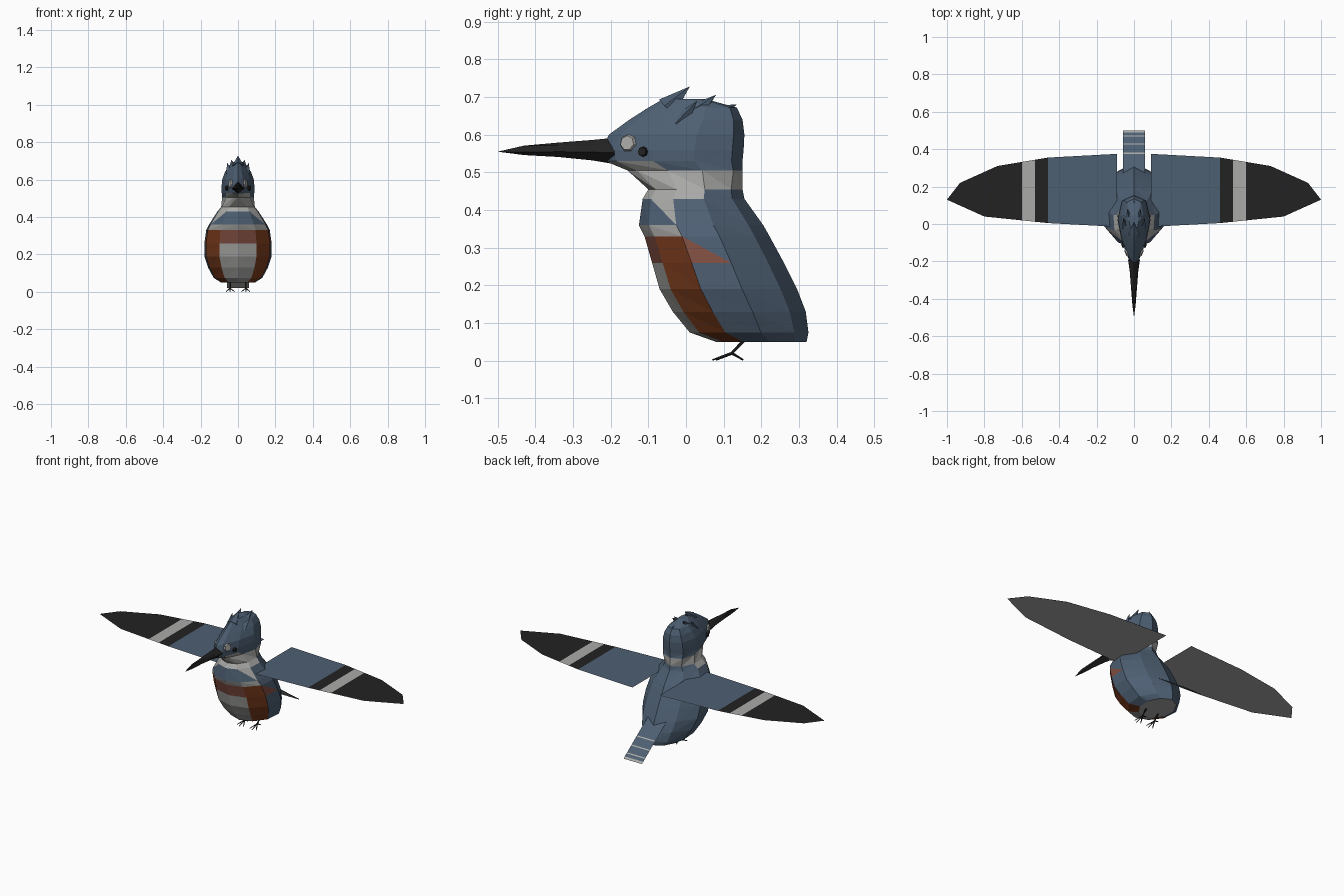
import bpy, bmesh, math
from mathutils import Vector

if "Cube" in bpy.data.objects:
    bpy.data.objects.remove(bpy.data.objects["Cube"])

def mat(name, r, g, b):
    m = bpy.data.materials.new(name)
    m.diffuse_color = (r, g, b, 1)
    m.use_nodes = True
    m.node_tree.nodes["Principled BSDF"].inputs["Base Color"].default_value = m.diffuse_color
    return m

BLUE = mat("slate blue", 0.075, 0.115, 0.17)
WHITE = mat("soft white", 0.40, 0.40, 0.39)
RUST = mat("rust", 0.20, 0.045, 0.012)
PINK = mat("pale rust", 0.22, 0.076, 0.053)
BLACK = mat("black", 0.016, 0.016, 0.016)
MATS = [BLUE, WHITE, RUST, PINK, BLACK]
B, W, R, P, K = range(5)

def finish(name, bm, normals=True):
    if normals:
        bmesh.ops.recalc_face_normals(bm, faces=bm.faces[:])
    me = bpy.data.meshes.new(name)
    bm.to_mesh(me)
    bm.free()
    for m in MATS:
        me.materials.append(m)
    ob = bpy.data.objects.new(name, me)
    bpy.context.collection.objects.link(ob)
    return ob

def face(bm, vs, m):
    f = bm.faces.new(vs)
    f.material_index = m
    return f

# Body and head: horizontal rings (z, front y, back y, half width)
RINGS = [(.05, .08, .32, .09), (.075, .01, .325, .13), (.13, -.035, .318, .16),
         (.19, -.07, .295, .18), (.26, -.09, .26, .18), (.33, -.11, .222, .17),
         (.36, -.125, .205, .155), (.43, -.115, .155, .11), (.455, -.10, .15, .09),
         (.505, -.155, .15, .085), (.53, -.215, .15, .087), (.56, -.222, .153, .088),
         (.60, -.205, .155, .085), (.64, -.15, .15, .07), (.672, -.10, .135, .05),
         (.695, -.06, .05, .025)]
BODY_SHAPE = [(0, 0), (.08, .55), (.30, .95), (.60, 1), (.88, .6), (1, 0)]
HEAD_SHAPE = [(0, 0), (.08, .3), (.35, .75), (.65, 1), (.92, .75), (1, 0)]

def plumage(k, s, first):
    """Colour for ring gap k, side strip s (0 is the front), first or second triangle."""
    if k < 5:                                   # belly, flanks, folded wings
        if s == 0:
            return P if k == 4 else W
        if s == 1:
            return R
        return P if (s == 2 and k == 4 and first) else B
    if k == 5:                                  # upper breast
        return W if s < 2 else B
    if k == 6:                                  # breast band
        return W if (s == 1 and not first) else B
    if k == 7:                                  # collar
        return W if s < 3 else B
    if k == 8:
        return W
    if k == 9:                                  # chin
        return W if s < 2 else B
    return B

bm = bmesh.new()
loops = []
for z, yf, yb, hw in RINGS:
    shape = BODY_SHAPE if z < .48 else HEAD_SHAPE
    half = [(hw * w, yf + (yb - yf) * t) for t, w in shape]
    pts = half + [(-x, y) for x, y in half[-2:0:-1]]
    loops.append([bm.verts.new((x, y, z)) for x, y in pts])
for k in range(len(loops) - 1):
    lo, hi = loops[k], loops[k + 1]
    for s in range(5):
        for a, b in ((s, s + 1), ((10 - s) % 10, 9 - s)):
            face(bm, (lo[a], lo[b], hi[a]), plumage(k, s, True))
            face(bm, (lo[b], hi[b], hi[a]), plumage(k, s, False))
face(bm, loops[0], W)
face(bm, loops[-1], B)
finish("body", bm)

# Beak: tapered diamond sections (y, bottom z, top z, half width)
bm = bmesh.new()
prev = None
for y, z0, z1, w in [(-.19, .522, .592, .032), (-.25, .532, .586, .023),
                     (-.34, .541, .579, .016), (-.43, .546, .571, .009)]:
    zm = (z0 + z1) / 2
    ring = [bm.verts.new(p) for p in ((0, y, z0), (w, y, zm - .005), (w * .6, y, zm + .012),
                                      (0, y, z1), (-w * .6, y, zm + .012), (-w, y, zm - .005))]
    if prev:
        for i in range(6):
            face(bm, (prev[i], prev[(i + 1) % 6], ring[(i + 1) % 6], ring[i]), K)
    else:
        face(bm, ring, K)
    prev = ring
tip = bm.verts.new((0, -.5, .555))
for i in range(6):
    face(bm, (prev[i], prev[(i + 1) % 6], tip), K)
finish("beak", bm)

def spike(name, base, tip, r, sides, m, r2=0.0):
    base, tip = Vector(base), Vector(tip)
    d = tip - base
    bm = bmesh.new()
    bmesh.ops.create_cone(bm, cap_ends=True, segments=sides, radius1=r, radius2=r2, depth=d.length)
    bmesh.ops.transform(bm, matrix=d.to_track_quat('Z', 'Y').to_matrix().to_4x4(), verts=bm.verts[:])
    bmesh.ops.translate(bm, vec=(base + tip) / 2, verts=bm.verts[:])
    for f in bm.faces:
        f.material_index = m
    return finish(name, bm)

# Crest feathers
spike("crest_front", (0, -.05, .67), (0, .01, .728), .032, 5, B)
spike("crest_back", (0, .05, .645), (0, .135, .68), .035, 5, B)
for sx in (-1, 1):
    spike("crest_side", (sx * .025, .02, .655), (sx * .035, .08, .706), .027, 5, B)
    spike("crest_low", (sx * .04, -.02, .63), (sx * .058, .03, .69), .025, 4, B)

# Eyes and pale spots in front of them
def disc(name, pos, normal, r, depth, sides, m):
    p, n = Vector(pos), Vector(normal).normalized()
    spike(name, p - n * depth / 2, p + n * depth / 2, r, sides, m, r * .8)

for sx in (-1, 1):
    disc("eye", (sx * .060, -.115, .555), (sx, -.4, 0), .014, .012, 8, K)
    disc("eye_spot", (sx * .041, -.155, .578), (sx, -.42, .1), .024, .008, 7, W)

# Spread wings: flat plates cut into colour bands
BACK = [(.09, .375), (.46, .355), (.73, .31), (.93, .22), (1, .13)]
FRONT = [(.09, -.015), (.46, .005), (.80, .04), (1, .13)]

def edge(line, x):
    for (x0, y0), (x1, y1) in zip(line, line[1:]):
        if x <= x1:
            return y0 + (y1 - y0) * (x - x0) / (x1 - x0)
    return line[-1][1]

STATIONS = [.09, .46, .53, .60, .73, .80, .93, 1]
for sx, name in ((1, "right_wing"), (-1, "left_wing")):
    bm = bmesh.new()
    for z, up in ((.392, True), (.390, False)):
        for x0, x1 in zip(STATIONS, STATIONS[1:]):
            pts = [(x0, edge(FRONT, x0)), (x1, edge(FRONT, x1))]
            if x1 < 1:
                pts.append((x1, edge(BACK, x1)))
            pts.append((x0, edge(BACK, x0)))
            xm = (x0 + x1) / 2
            m = B if xm < .46 else W if .53 < xm < .60 else K
            f = face(bm, [bm.verts.new((sx * x, y, z)) for x, y in pts], m if up else W)
            f.normal_update()
            if (f.normal.z > 0) != up:
                f.normal_flip()
    finish(name, bm, False)

# Tail: sloping plate with thin pale bars
bm = bmesh.new()
def tail_z(y):
    return .17 + (y - .29) * (.022 - .17) / .21
CUTS = [.26, .375, .381, .425, .431, .468, .474, .49, .50]
for off, up in ((.003, True), (0, False)):
    for i, (y0, y1) in enumerate(zip(CUTS, CUTS[1:])):
        vs = [bm.verts.new((x, y, tail_z(y) + off))
              for x, y in ((-.06, y0), (.06, y0), (.06, y1), (-.06, y1))]
        f = face(bm, vs if up else vs[::-1], (W if i % 2 else B) if up else W)
finish("tail", bm, False)

# Legs and toes
for sx in (-1, 1):
    x = sx * .042
    ankle = (x, .122, .02)
    spike("leg", (x, .16, .06), ankle, .005, 5, K, .004)
    for dx, y in ((-.022, .08), (0, .07), (.022, .08), (0, .152)):
        spike("toe", ankle, (x + dx, y, .002), .004, 4, K, .002)
